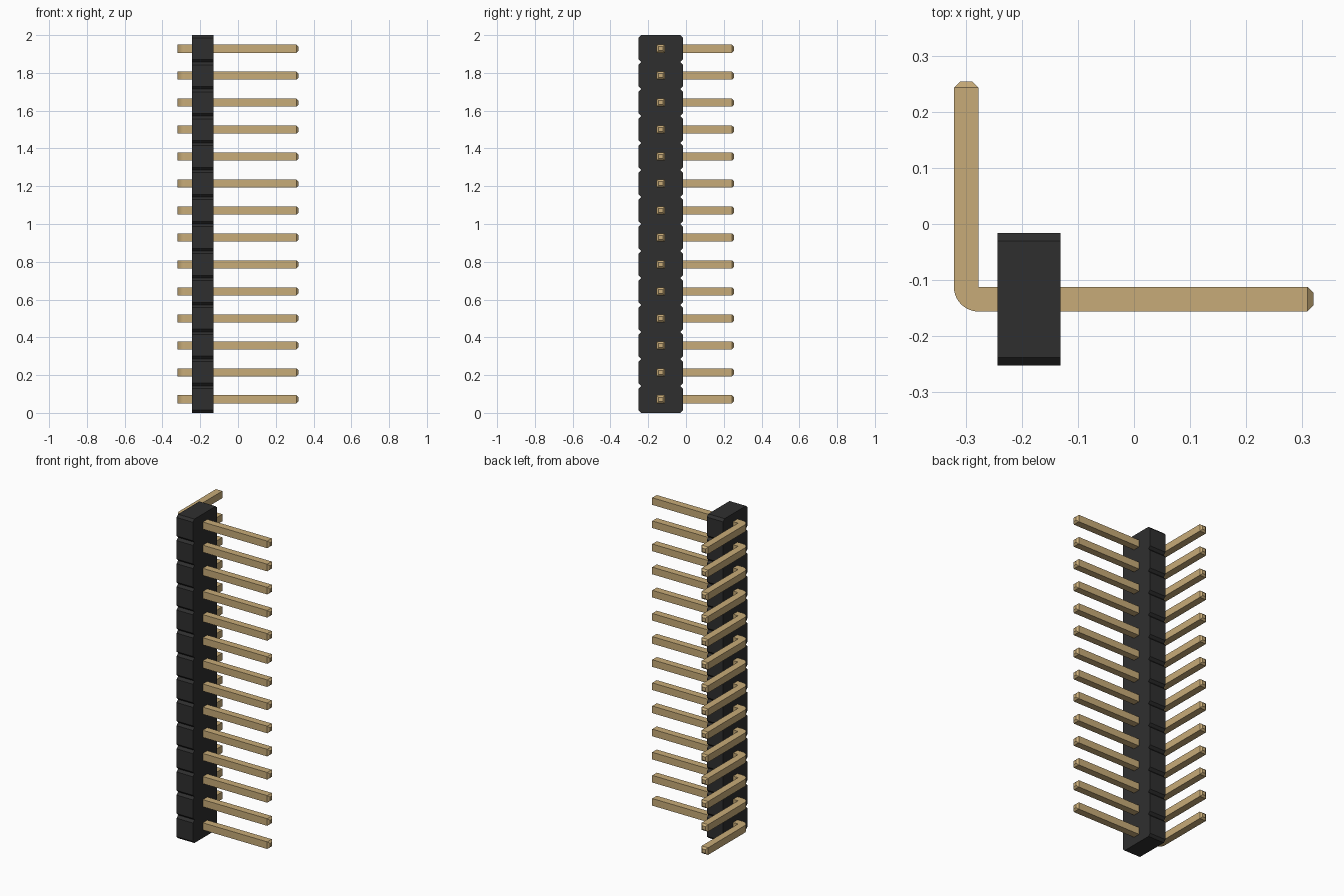
import bpy, bmesh, math
from mathutils import Vector

cube = bpy.data.objects.get("Cube")
if cube:
    bpy.data.objects.remove(cube, do_unlink=True)

COUNT = 14
PITCH = 2.0 / COUNT


def material(name, rgb, rough, metal=0.0):
    mat = bpy.data.materials.new(name)
    mat.use_nodes = True
    mat.diffuse_color = (*rgb, 1)
    bsdf = next(n for n in mat.node_tree.nodes if n.type == 'BSDF_PRINCIPLED')
    bsdf.inputs["Base Color"].default_value = (*rgb, 1)
    bsdf.inputs["Roughness"].default_value = rough
    bsdf.inputs["Metallic"].default_value = metal
    return mat


black = material("black plastic", (0.028, 0.028, 0.028), 0.6)
gold = material("gold pin", (0.575, 0.41, 0.188), 0.5)


def prism(points, offset):
    """Closed prism made by sweeping a flat outline along an offset."""
    bm = bmesh.new()
    face = bm.faces.new([bm.verts.new(p) for p in points])
    ext = bmesh.ops.extrude_face_region(bm, geom=[face], use_keep_orig=True)
    verts = [g for g in ext["geom"] if isinstance(g, bmesh.types.BMVert)]
    bmesh.ops.translate(bm, verts=verts, vec=offset)
    bmesh.ops.recalc_face_normals(bm, faces=bm.faces)
    return bm


def to_mesh(bm, name, mat):
    mesh = bpy.data.meshes.new(name)
    bm.normal_update()
    bm.to_mesh(mesh)
    bm.free()
    mesh.materials.append(mat)
    return mesh


def add_object(name, mesh, location=(0, 0, 0)):
    obj = bpy.data.objects.new(name, mesh)
    obj.location = location
    bpy.context.collection.objects.link(obj)
    return obj


# Housing: a strip with a V notch between neighbouring pins
X0, X1 = -0.243, -0.131
Y0, Y1 = -0.252, -0.016
C = PITCH / 10
right_edge, left_edge = [], []
for i in range(COUNT):
    z0, z1 = i * PITCH, (i + 1) * PITCH
    steps = [(z0, C), (z0 + C, 0), (z1 - C, 0)]
    if i == COUNT - 1:
        steps.append((z1, C))
    right_edge += [(X0, Y1 - d, z) for z, d in steps]
    left_edge += [(X0, Y0 + d, z) for z, d in steps]
housing = prism(right_edge + left_edge[::-1], (X1 - X0, 0, 0))
add_object("housing", to_mesh(housing, "housing", black))

# Pin: L-shaped outline, rounded outside the bend, with tapered square tips
W = 0.044
TIP = 0.011
XI, YI = -0.277, -0.112          # inner corner of the bend
X_END, Y_END = 0.32 - TIP, 0.254 - TIP
arc = [(XI + W * math.cos(a), YI + W * math.sin(a))
       for a in (math.pi + math.pi / 2 * k / 10 for k in range(11))]
outline = [(XI, YI), (XI, Y_END), (XI - W, Y_END)] + arc + [(X_END, YI - W), (X_END, YI)]
pin = prism([(x, y, -W / 2) for x, y in outline], (0, 0, W))
pin.normal_update()
ends = [f for f in pin.faces
        if (f.normal.x > 0.9 and f.calc_center_median().x > X_END - 0.001)
        or (f.normal.y > 0.9 and f.calc_center_median().y > Y_END - 0.001)]
bmesh.ops.inset_individual(pin, faces=ends, thickness=TIP, depth=TIP, use_even_offset=True)
pin_mesh = to_mesh(pin, "pin", gold)

pins = [add_object(f"pin_{i + 1}", pin_mesh, (0, 0, (i + 0.5) * PITCH)) for i in range(COUNT)]

# Smooth only the rounded bend
bpy.ops.object.select_all(action='DESELECT')
pins[0].select_set(True)
bpy.context.view_layer.objects.active = pins[0]
bpy.ops.object.shade_smooth_by_angle(angle=math.radians(30))
